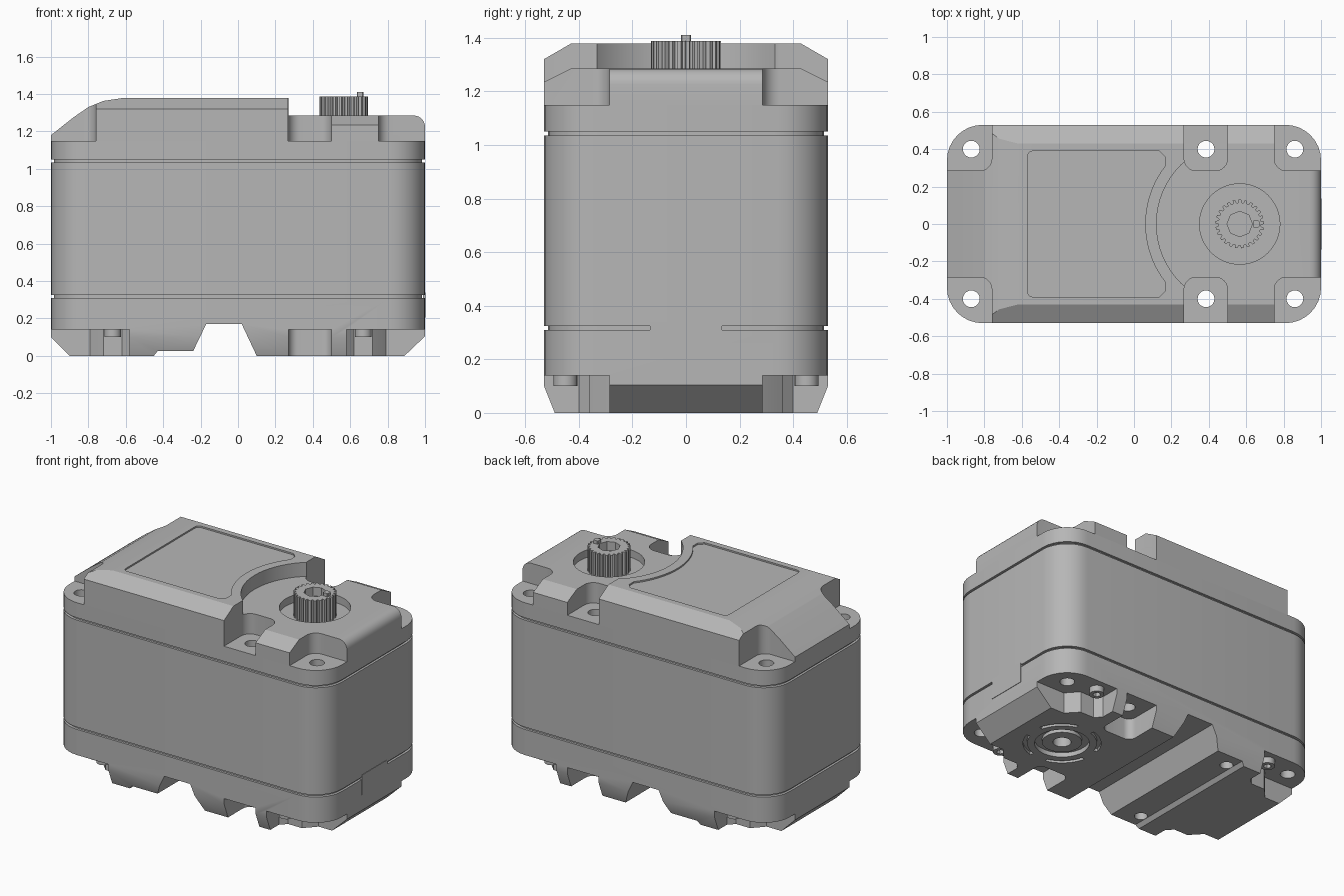
import bpy, bmesh
from math import cos, sin, pi, radians, sqrt

if "Cube" in bpy.data.objects:
    bpy.data.objects.remove(bpy.data.objects["Cube"])

grey = bpy.data.materials.new("plain grey")
grey.use_nodes = True
grey.diffuse_color = (0.47, 0.47, 0.47, 1)
grey.node_tree.nodes["Principled BSDF"].inputs["Base Color"].default_value = (0.47, 0.47, 0.47, 1)


def arc(cx, cy, r, a0, a1, n):
    """Points along an arc, angles in degrees."""
    return [(cx + r * cos(radians(a0 + (a1 - a0) * i / n)),
             cy + r * sin(radians(a0 + (a1 - a0) * i / n))) for i in range(n + 1)]


def circle(cx, cy, r, n=32):
    return arc(cx, cy, r, 0, 360, n)[:-1]


def rrect(x0, x1, y0, y1, r, n=8):
    """Rounded rectangle outline."""
    return (arc(x1 - r, y1 - r, r, 0, 90, n) + arc(x0 + r, y1 - r, r, 90, 180, n)
            + arc(x0 + r, y0 + r, r, 180, 270, n) + arc(x1 - r, y0 + r, r, 270, 360, n))


def mirror_y(shapes):
    return shapes + [[(x, -y) for x, y in s] for s in shapes]


def solid(name, outlines, lo, hi, axis="z"):
    """Extrude one or more outlines along an axis into one object."""
    place = {"x": lambda a, b, h: (h, a, b), "y": lambda a, b, h: (a, h, b),
             "z": lambda a, b, h: (a, b, h)}[axis]
    bm = bmesh.new()
    for pts in outlines:
        low = [bm.verts.new(place(a, b, lo)) for a, b in pts]
        top = [bm.verts.new(place(a, b, hi)) for a, b in pts]
        bm.faces.new(low)
        bm.faces.new(top)
        for i in range(len(pts)):
            j = (i + 1) % len(pts)
            bm.faces.new((low[i], low[j], top[j], top[i]))
    bmesh.ops.recalc_face_normals(bm, faces=bm.faces)
    mesh = bpy.data.meshes.new(name)
    bm.to_mesh(mesh)
    bm.free()
    mesh.materials.append(grey)
    obj = bpy.data.objects.new(name, mesh)
    bpy.context.collection.objects.link(obj)
    return obj


def activate(obj):
    bpy.ops.object.select_all(action="DESELECT")
    obj.select_set(True)
    bpy.context.view_layer.objects.active = obj


def carve(obj, tool, operation="DIFFERENCE"):
    activate(obj)
    mod = obj.modifiers.new("carve", "BOOLEAN")
    mod.solver = "EXACT"
    mod.operation = operation
    mod.object = tool
    bpy.ops.object.modifier_apply(modifier=mod.name)


cutters = []


def cutter(*args):
    obj = solid(*args)
    obj.hide_render = True
    cutters.append(obj)
    return obj


def footprint(gap=0.0):
    return [rrect(-1 + gap, 1 - gap, -0.53 + gap, 0.53 - gap, 0.19)]


def roof(half, flat, top, shoulder, floor):
    """Cross-section with sloped shoulders."""
    return [(-half, floor), (half, floor), (half, shoulder), (flat, top), (-flat, top), (-half, shoulder)]


SHAFT_X = 0.565
HOLE_X = (-0.87, 0.385, 0.86)

bolt_holes = cutter("bolt_hole_cutter",
                    mirror_y([circle(x, 0.4, 0.045, 20) for x in HOLE_X]), -0.2, 1.7)

# Main case with shadow grooves above and below
middle_case = solid("middle_case", footprint(), 0.325, 1.035)
case_core = solid("case_core", footprint(0.015), 0.29, 1.07)
lid_base = solid("lid_base", footprint(), 1.05, 1.15)

# Raised motor side of the lid, with a ramp at one end
lid_high = solid("lid_high", footprint(), 1.14, 1.5)
ramp = [(-1.1, 1.0), (-1.1, 1.1), (-1, 1.18), (-0.88, 1.275), (-0.8, 1.33), (-0.72, 1.363),
        (-0.62, 1.378), (0.27, 1.378), (0.27, 1.0)]
carve(lid_high, cutter("ramp_clip", [ramp], -0.7, 0.7, "y"), "INTERSECT")
carve(lid_high, cutter("high_shoulder_clip", [roof(0.6, 0.43, 1.378, 1.28, 1.0)], -1.2, 1.2, "x"), "INTERSECT")
carve(lid_high, cutter("horn_clearance", [circle(SHAFT_X, 0, 0.445, 64)], 1.0, 1.7))

# Low gear side of the lid
lid_low = solid("lid_low", footprint(), 1.14, 1.5)
deck = [(0.02, 1.0), (0.02, 1.285)] + arc(0.94, 1.225, 0.06, 90, 0, 6) + [(1.1, 1.2), (1.1, 1.0)]
carve(lid_low, cutter("deck_clip", [deck], -0.7, 0.7, "y"), "INTERSECT")
carve(lid_low, cutter("low_shoulder_clip", [roof(0.6, 0.43, 1.285, 1.2, 1.0)], -1.2, 1.2, "x"), "INTERSECT")
carve(lid_low, cutter("shaft_recess", [circle(SHAFT_X, 0, 0.215, 48)], 1.235, 1.7))

# Bolt pockets in the lid
top_pockets = cutter("top_pocket_cutter", mirror_y(
    [rrect(a, b, 0.285, 0.9, 0.065) for a, b in ((-1.3, -0.76), (0.268, 0.5), (0.75, 1.3))]), 1.1, 1.7)
for part in (lid_high, lid_low):
    carve(part, top_pockets)

# Shallow label panel, curved beside the horn clearance
reach = sqrt(0.505 ** 2 - 0.31 ** 2)
sweep = 180 - pi and 37.9
panel = (arc(SHAFT_X, 0, 0.505, 180 - sweep, 180 + sweep, 20)
         + [(SHAFT_X - reach, -0.36), (0.135, -0.39)]
         + arc(-0.54, -0.36, 0.03, 270, 180, 4) + arc(-0.54, 0.36, 0.03, 180, 90, 4)
         + [(0.135, 0.39), (SHAFT_X - reach, 0.36)])
carve(lid_high, cutter("panel_cutter", [panel], 1.368, 1.6))

# Bottom cover: end slopes, cross channel and tapered sides
bottom_cover = solid("bottom_cover", footprint(), 0.0, 0.31)
belly = [(-1.1, 0.5), (-1.1, 0.2), (-0.9, 0), (-0.9, -0.1), (-0.45, -0.1), (-0.45, 0), (-0.43, 0.025),
         (-0.24, 0.025), (-0.17, 0.17), (0.02, 0.17), (0.1, 0), (0.1, -0.1), (0.89, -0.1), (0.89, 0),
         (1.1, 0.2), (1.1, 0.5)]
carve(bottom_cover, cutter("belly_clip", [belly], -0.7, 0.7, "y"), "INTERSECT")
taper = [(-0.6, 0.5), (-0.6, 0.275), (-0.485, -0.0125), (0.485, -0.0125), (0.6, 0.275), (0.6, 0.5)]
carve(bottom_cover, cutter("taper_clip", [taper], -1.2, 1.2, "x"), "INTERSECT")

# Bottom corner pockets, each stepped around a boss
step = [(0.58, 0.9), (0.58, 0.4), (0.62, 0.36), (0.72, 0.36), (0.76, 0.32), (0.79, 0.285),
        (1.3, 0.285), (1.3, 0.9)]
stepped = [step, [(-x, y) for x, y in step], rrect(0.27, 0.5, 0.285, 0.9, 0.05)]
carve(bottom_cover, cutter("bottom_pocket_cutter", mirror_y(stepped), -0.2, 0.14))
carve(bottom_cover, cutter("blind_hole_cutter",
                           mirror_y([circle(-0.39, 0.4, 0.04, 16)]), -0.2, 0.12))

# Lower bearing: ring recess, arc slots, boss with bore
carve(bottom_cover, cutter("bearing_recess", [circle(SHAFT_X, 0, 0.165, 40)], -0.2, 0.03))
slots = [arc(SHAFT_X, 0, 0.235, a, a + 60, 12) + arc(SHAFT_X, 0, 0.21, a + 60, a, 12)
         for a in range(15, 360, 90)]
carve(bottom_cover, cutter("arc_slots", slots, -0.2, 0.02))
bearing_boss = solid("bearing_boss", [circle(SHAFT_X, 0, 0.12, 40)], 0.008, 0.1)
bore = cutter("bearing_bore", [circle(SHAFT_X, 0, 0.055, 24)], -0.2, 0.09)
for part in (bottom_cover, bearing_boss):
    carve(part, bore)

# Through bolt holes
for part in (middle_case, case_core, lid_base, lid_high, lid_low, bottom_cover):
    carve(part, bolt_holes)

# Screws beside the bottom bosses
screw_spots = mirror_y([[(sx * 0.67, 0.45)] for sx in (-1, 1)])
screw_heads = solid("screw_heads", [circle(*s[0], 0.045, 20) for s in screw_spots], 0.1, 0.16)
carve(screw_heads, cutter("screw_sockets", [circle(*s[0], 0.024, 6) for s in screw_spots], 0.05, 0.13))

# Splined output shaft with socket and key
TEETH = 25
spline = []
for i in range(TEETH):
    for k, r in ((0, 0.13), (0.4, 0.13), (0.55, 0.114), (0.85, 0.114)):
        a = 2 * pi * (i + k) / TEETH
        spline.append((SHAFT_X + r * cos(a), r * sin(a)))
output_shaft = solid("output_shaft", [spline], 1.2, 1.388)
carve(output_shaft, cutter("shaft_socket", [circle(SHAFT_X, 0, 0.068, 8)], 1.33, 1.5))
shaft_key = solid("shaft_key", [rrect(0.635, 0.67, -0.018, 0.018, 0.004, 1)], 1.35, 1.41)

# Latch plate on the gear end
latch_plate = solid("latch_plate", [rrect(-0.135, 0.135, 0.205, 0.34, 0.004, 1)], 0.99, 1.003, "x")

# Tidy up
for tool in cutters:
    bpy.data.objects.remove(tool)
for part in (middle_case, case_core, lid_base, lid_high, lid_low, bottom_cover, bearing_boss,
             screw_heads, output_shaft, shaft_key, latch_plate):
    activate(part)
    bpy.ops.object.shade_smooth_by_angle(angle=radians(25))
